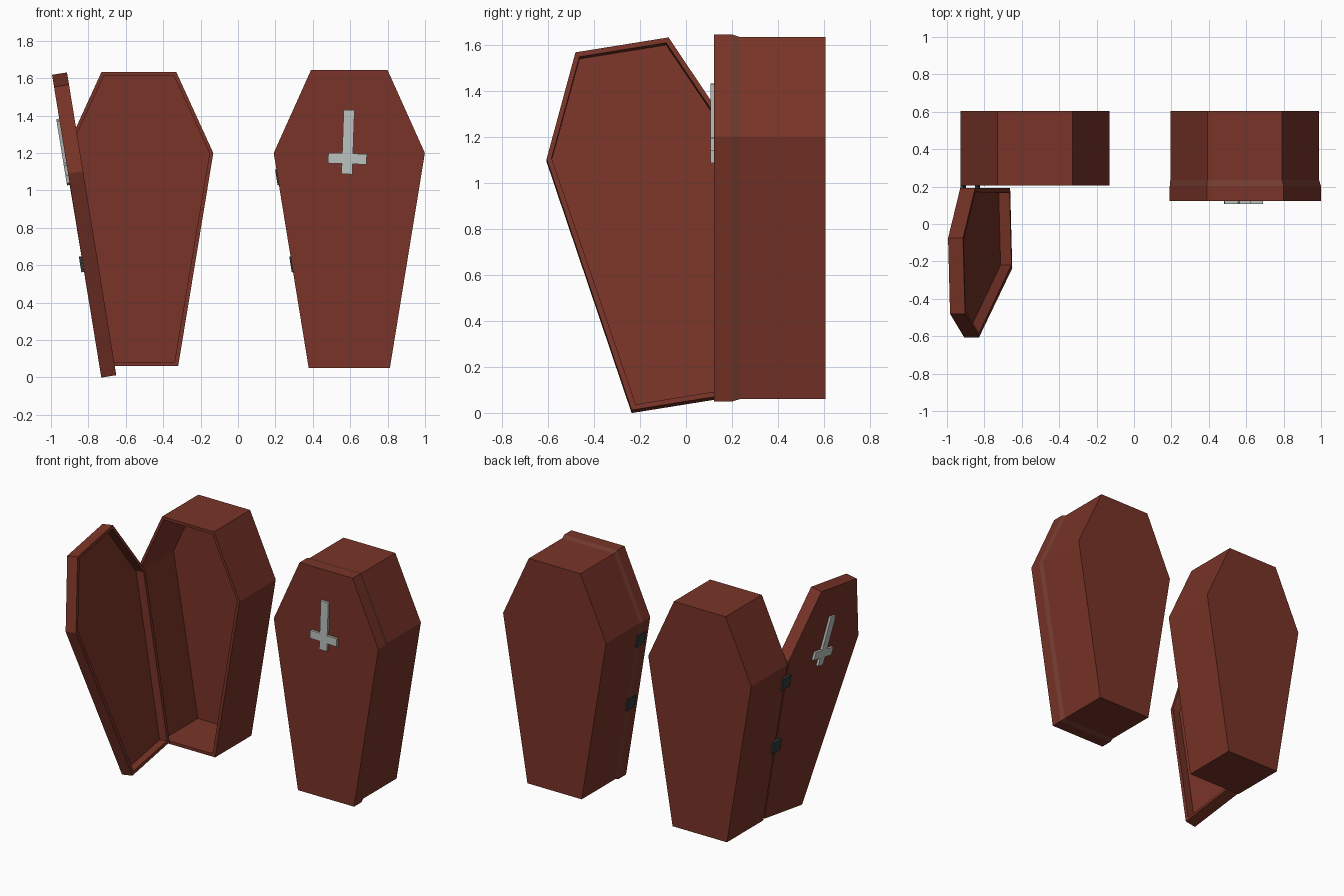
import bpy, bmesh, math
from mathutils import Matrix, Vector

if "Cube" in bpy.data.objects:
    bpy.data.objects.remove(bpy.data.objects["Cube"])


def material(name, rgb):
    m = bpy.data.materials.new(name)
    m.diffuse_color = (*rgb, 1)
    m.use_nodes = True
    m.node_tree.nodes["Principled BSDF"].inputs["Base Color"].default_value = m.diffuse_color
    return m


WOOD = material("wood", (0.19, 0.034, 0.02))
SEAM = material("seam", (0.17, 0.045, 0.03))
SILVER = material("silver", (0.5, 0.54, 0.52))
IRON = material("iron", (0.03, 0.04, 0.04))


def finish(bm, name, mat, matrix=Matrix()):
    bmesh.ops.recalc_face_normals(bm, faces=bm.faces)
    bm.transform(matrix)
    me = bpy.data.meshes.new(name)
    bm.to_mesh(me)
    bm.free()
    me.materials.append(mat)
    ob = bpy.data.objects.new(name, me)
    bpy.context.collection.objects.link(ob)
    return ob


# Coffin outline: half widths at foot, shoulder and head, with heights
BODY = dict(foot=0.21, wide=0.398, head=0.20, z0=0.06, z1=1.2, z2=1.633)
LID = dict(foot=0.217, wide=0.404, head=0.205, z0=0.05, z1=1.2, z2=1.643)


def outline(cx, y, s, t=0.0):
    f, w, h = s["foot"] - t, s["wide"] - t, s["head"] - t * 0.65
    a, b, c = s["z0"] + t, s["z1"], s["z2"] - t
    return [(cx + x, y, z) for x, z in
            ((-f, a), (f, a), (w, b), (h, c), (-h, c), (-w, b))]


def loft(name, loops, mat, matrix=Matrix(), caps=True):
    bm = bmesh.new()
    rings = [[bm.verts.new(p) for p in loop] for loop in loops]
    for r, q in zip(rings, rings[1:]):
        for i in range(6):
            j = (i + 1) % 6
            bm.faces.new((r[i], r[j], q[j], q[i]))
    if caps:
        bm.faces.new(rings[0])
        bm.faces.new(rings[-1])
    return finish(bm, name, mat, matrix)


def tray(name, cx, s, back, rim, wall, matrix=Matrix()):
    """Hollow coffin-shaped tray from its solid face to its open rim."""
    floor = back + math.copysign(wall, rim - back)
    return loft(name, [outline(cx, back, s), outline(cx, rim, s),
                       outline(cx, rim, s, wall), outline(cx, floor, s, wall)],
                WOOD, matrix)


def box(name, size, place, mat):
    bm = bmesh.new()
    bmesh.ops.create_cube(bm, size=1, matrix=place @ Matrix.Diagonal((*size, 1)))
    return finish(bm, name, mat)


def cross(name, cx, matrix):
    """Inverted cross, slightly tilted, on the front of the lid (12-sided plate)."""
    a, b, up, dn, w = 0.029, 0.028, 0.26, 0.083, 0.103
    pts = [(-a, -dn), (a, -dn), (a, -b), (w, -b), (w, b), (a, b),
           (a, up), (-a, up), (-a, b), (-w, b), (-w, -b), (-a, -b)]
    bm = bmesh.new()
    face = bm.faces.new([bm.verts.new((x, 0.106, z)) for x, z in pts])
    ext = bmesh.ops.extrude_face_region(bm, geom=[face], use_keep_orig=True)
    bmesh.ops.translate(bm, vec=(0, 0.016, 0),
                        verts=[v for v in ext["geom"] if isinstance(v, bmesh.types.BMVert)])
    tilt = Matrix.Translation((cx - 0.01, 0, 1.17)) @ Matrix.Rotation(math.radians(2), 4, 'Y')
    finish(bm, name, SILVER, matrix @ tilt)


LEAN = math.atan2(LID["wide"] - LID["foot"], LID["z1"] - LID["z0"])


def hinges(name, cx):
    for k, z in enumerate((0.605, 1.07)):
        x = cx - LID["foot"] - (z - LID["z0"]) * math.tan(LEAN)
        place = Matrix.Translation((x, 0.2, z)) @ Matrix.Rotation(-LEAN, 4, 'Y')
        box(f"{name}_{k}", (0.014, 0.085, 0.085), place, IRON)


def coffin(tag, cx, lid_cx, lid_matrix):
    tray(f"{tag}_body", cx, BODY, 0.605, 0.205, 0.02)
    tray(f"{tag}_lid", lid_cx, LID, 0.122, 0.203, 0.022, lid_matrix)
    cross(f"{tag}_cross", lid_cx, lid_matrix)
    hinges(f"{tag}_hinge", lid_cx)


# Closed coffin with a tapered seam between lid and body
coffin("closed", 0.592, 0.595, Matrix())
loft("closed_seam", [outline(0.595, 0.203, LID), outline(0.592, 0.234, BODY)],
     SEAM, caps=False)

# Open coffin: lid swung 90 degrees about its slanted lower left edge
OPEN_X = -0.53
axis = Vector((-math.sin(LEAN), 0, math.cos(LEAN)))
swing = (Matrix.Translation((-0.742, 0.192, 0.068))
         @ Matrix.Rotation(-math.pi / 2, 4, axis)
         @ Matrix.Translation((-(OPEN_X - LID["foot"]), -0.122, -LID["z0"])))
coffin("open", OPEN_X, OPEN_X, swing)
